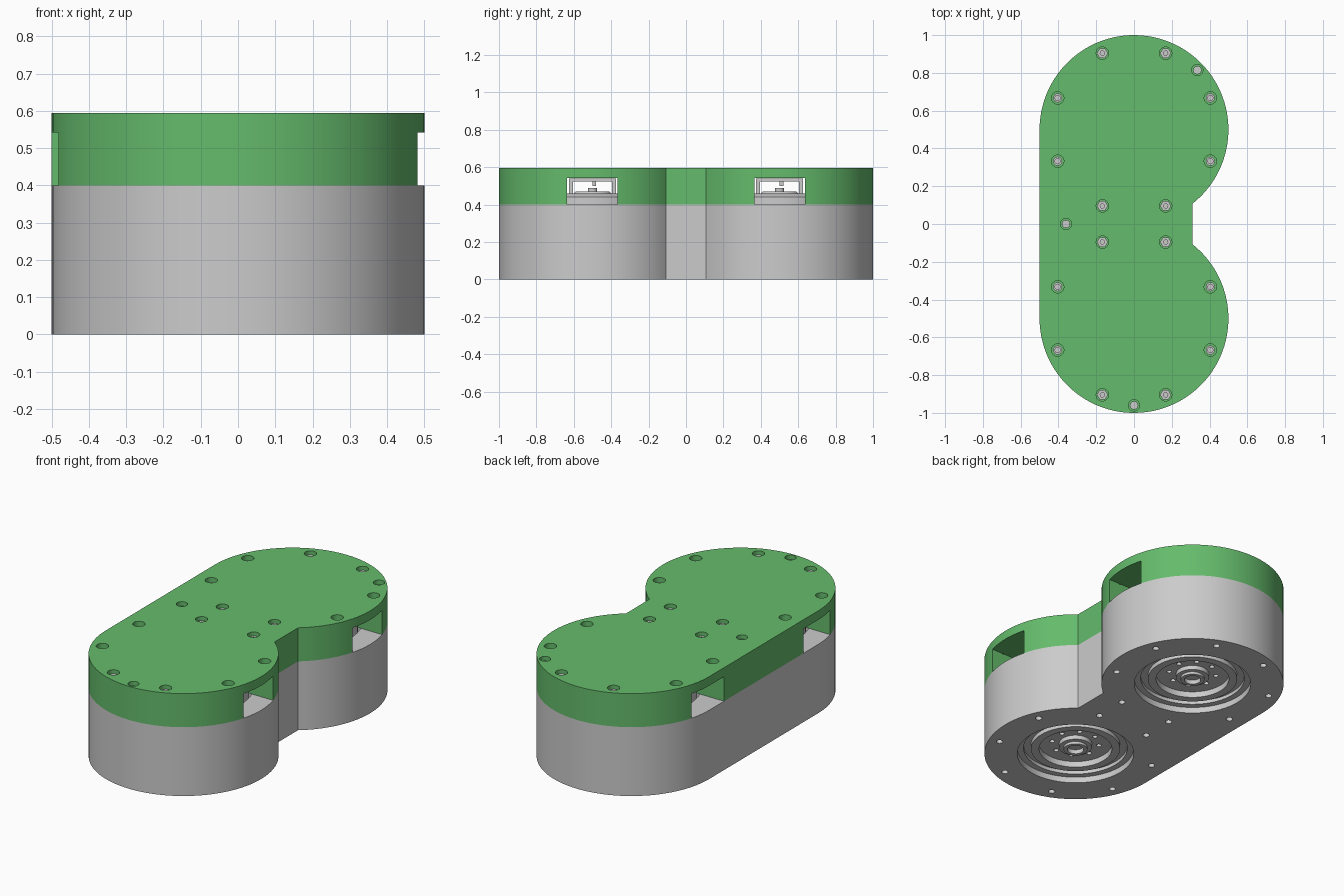
import bpy, bmesh, math
from math import cos, sin, pi, radians

if "Cube" in bpy.data.objects:
    bpy.data.objects.remove(bpy.data.objects["Cube"])

green = bpy.data.materials.new("cover_green")
green.diffuse_color = (0.13, 0.5, 0.15, 1)
green.use_nodes = True
green.node_tree.nodes["Principled BSDF"].inputs["Base Color"].default_value = green.diffuse_color


def finish(name, bm, mat=None):
    bmesh.ops.remove_doubles(bm, verts=bm.verts, dist=1e-5)
    bmesh.ops.recalc_face_normals(bm, faces=bm.faces)
    me = bpy.data.meshes.new(name)
    bm.to_mesh(me)
    bm.free()
    ob = bpy.data.objects.new(name, me)
    bpy.context.collection.objects.link(ob)
    if mat:
        me.materials.append(mat)
    return ob


def lathe(bm, profile, x=0, y=0, n=64):
    """Spin a closed (radius, z) profile around a vertical axis."""
    rings = []
    for r, z in profile:
        if r == 0:
            rings.append([bm.verts.new((x, y, z))] * n)
        else:
            rings.append([bm.verts.new((x + r * cos(2 * pi * i / n), y + r * sin(2 * pi * i / n), z))
                          for i in range(n)])
    for k in range(len(rings)):
        a, b = rings[k], rings[(k + 1) % len(rings)]
        for i in range(n):
            j = (i + 1) % n
            vs = list(dict.fromkeys((a[i], a[j], b[j], b[i])))
            if len(vs) > 2:
                bm.faces.new(vs)


def rod(bm, r, z0, z1, x=0, y=0, n=24):
    lathe(bm, [(0, z0), (r, z0), (r, z1), (0, z1)], x, y, n)


def box(bm, c, s):
    vs = bmesh.ops.create_cube(bm, size=1)["verts"]
    for v in vs:
        v.co = [c[i] + v.co[i] * s[i] for i in range(3)]


def cut(ob, bm):
    cutter = finish("cutter", bm)
    m = ob.modifiers.new("cut", "BOOLEAN")
    m.object, m.operation, m.solver = cutter, "DIFFERENCE", "EXACT"
    bpy.context.view_layer.objects.active = ob
    bpy.ops.object.modifier_apply(modifier=m.name)
    bpy.data.objects.remove(cutter)


def smooth(ob):
    bpy.ops.object.select_all(action="DESELECT")
    ob.select_set(True)
    bpy.context.view_layer.objects.active = ob
    bpy.ops.object.shade_smooth_by_angle(angle=radians(30))


def outline_slab(name, z0, z1, mat=None):
    # two round lobes, flat on the left, short flat bridge on the right
    a0, n = math.atan2(-0.392, 0.31), 64
    up = [(0.5 * cos(a0 + (pi - a0) * i / n), 0.5 + 0.5 * sin(a0 + (pi - a0) * i / n))
          for i in range(n + 1)]
    pts = up + [(x, -y) for x, y in reversed(up)]
    bm = bmesh.new()
    f = bm.faces.new([bm.verts.new((x, y, z0)) for x, y in pts])
    top = bmesh.ops.extrude_face_region(bm, geom=[f])["geom"]
    for v in top:
        if isinstance(v, bmesh.types.BMVert):
            v.co.z = z1
    return finish(name, bm, mat)


LOBES = (-0.5, 0.5)
# screw positions: eight per lobe
SCREWS = [(0.4375 * cos(radians(22.5 + 45 * k)), cy + 0.4375 * sin(radians(22.5 + 45 * k)))
          for cy in LOBES for k in range(8)]
VENTS = [(0.335, 0.815), (-0.36, 0.0), (0.0, -0.96)]

# grey lower housing with stepped bores and screw holes
housing = outline_slab("lower_housing", 0, 0.4)
bm = bmesh.new()
for cy in LOBES:
    lathe(bm, [(0, -0.02), (0.32, -0.02), (0.32, 0.035), (0.285, 0.035), (0.285, 0.1),
               (0.37, 0.1), (0.37, 0.42), (0, 0.42)], 0, cy)
for x, y in SCREWS:
    rod(bm, 0.018, -0.02, 0.25, x, y)
cut(housing, bm)

# green cover: cavities, side windows, counterbored holes
cover = outline_slab("upper_cover", 0.4, 0.595, green)
bm = bmesh.new()
for cy in LOBES:
    rod(bm, 0.35, 0.38, 0.545, 0, cy, 64)
cut(cover, bm)
bm = bmesh.new()
for cy in LOBES:
    box(bm, (0, cy, 0.46), (1.2, 0.27, 0.165))
cut(cover, bm)
bm = bmesh.new()
for x, y in SCREWS:
    lathe(bm, [(0, 0.38), (0.018, 0.38), (0.018, 0.54), (0.033, 0.54), (0.033, 0.62), (0, 0.62)],
          x, y, 24)
for x, y in VENTS:
    lathe(bm, [(0, 0.38), (0.02, 0.38), (0.02, 0.57), (0.03, 0.57), (0.03, 0.62), (0, 0.62)], x, y, 24)
cut(cover, bm)
smooth(housing)
smooth(cover)

# recessed screws: hex heads on the end rows, small sockets on the sides
bm = bmesh.new()
for x, y in SCREWS:
    if abs(x) < 0.3:
        lathe(bm, [(0.012, 0.555), (0.012, 0.575), (0.029, 0.575), (0.029, 0.54), (0, 0.54), (0, 0.555)],
              x, y, 6)
    else:
        lathe(bm, [(0.014, 0.545), (0.014, 0.57), (0.024, 0.57), (0.024, 0.54), (0, 0.54), (0, 0.545)],
              x, y, 16)
finish("cover_screws", bm)

for side, cy in zip(("front", "rear"), LOBES):
    # output flange seen from below, with raised rim and centre hub
    bm = bmesh.new()
    lathe(bm, [(0, 0.05), (0.045, 0.05), (0.045, 0.025), (0.065, 0.025), (0.065, 0.04),
               (0.09, 0.04), (0.09, 0.065), (0.2, 0.065), (0.2, 0.03), (0.245, 0.03),
               (0.245, 0.12), (0, 0.12)], 0, cy)
    flange = finish(side + "_output_flange", bm)
    bm = bmesh.new()
    for k in range(8):
        a = radians(45 * k + 15)
        rod(bm, 0.014, 0.04, 0.1, 0.13 * cos(a), cy + 0.13 * sin(a), 16)
    cut(flange, bm)
    smooth(flange)

    # bearing ring closing the gap round the flange
    bm = bmesh.new()
    lathe(bm, [(0.243, 0.055), (0.287, 0.055), (0.287, 0.11), (0.243, 0.11)], 0, cy)
    smooth(finish(side + "_bearing_ring", bm))

    # motor rotor and shaft
    bm = bmesh.new()
    lathe(bm, [(0, 0.12), (0.345, 0.12), (0.345, 0.44), (0.31, 0.46), (0.1, 0.46),
               (0.09, 0.47), (0.025, 0.47), (0.025, 0.49), (0, 0.49)], 0, cy)
    smooth(finish(side + "_motor_rotor", bm))

    # sensor board hanging from the cover on side posts
    bm = bmesh.new()
    box(bm, (0, cy, 0.533), (0.3, 0.25, 0.016))
    for s in (-1, 1):
        box(bm, (0, cy + s * 0.115, 0.495), (0.3, 0.022, 0.07))
    box(bm, (0, cy + 0.01, 0.515), (0.05, 0.02, 0.03))
    finish(side + "_sensor_bracket", bm)
